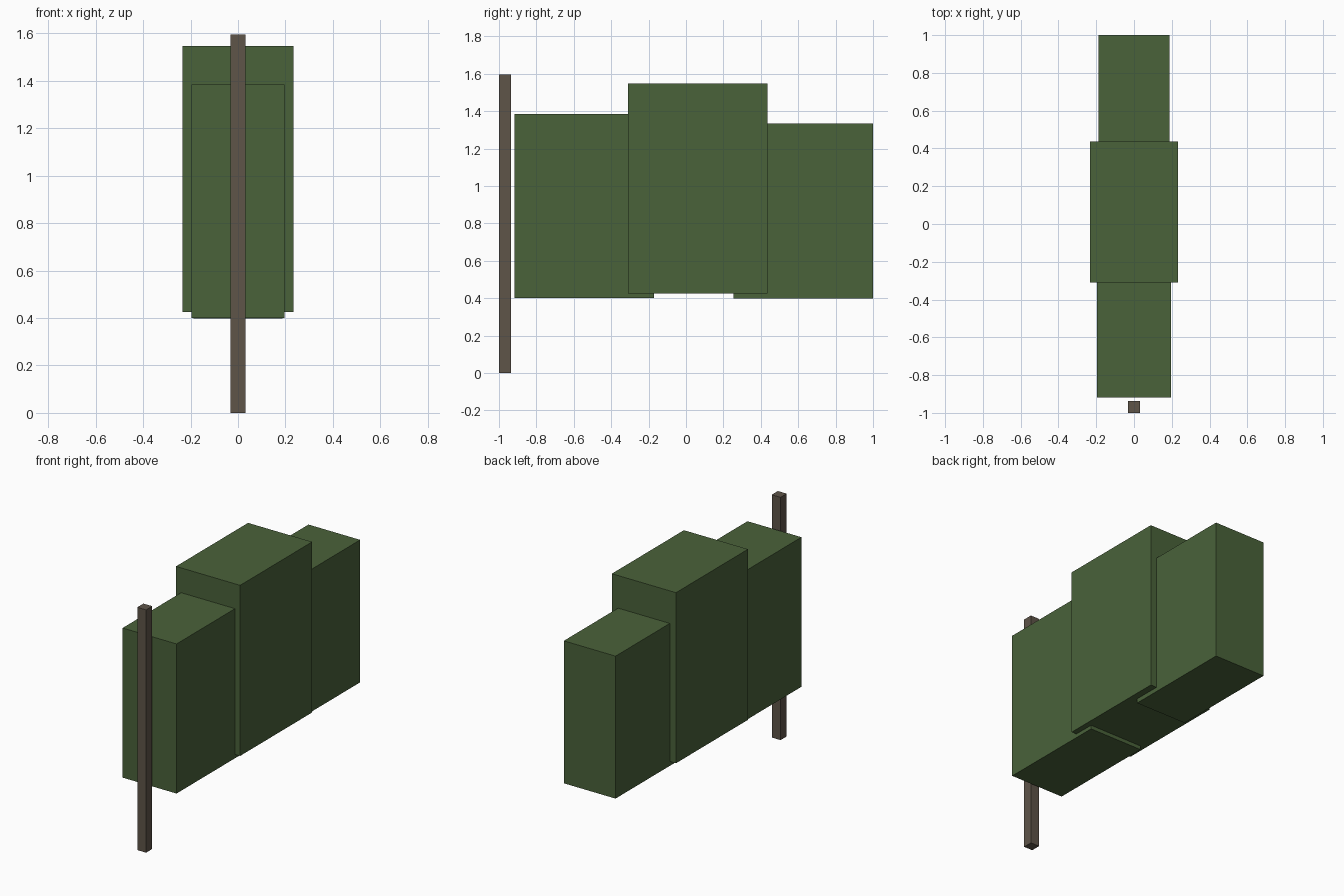
import bpy

if "Cube" in bpy.data.objects:
    bpy.data.objects.remove(bpy.data.objects["Cube"])


def material(name, rgb):
    m = bpy.data.materials.new(name)
    m.diffuse_color = (*rgb, 1.0)
    m.use_nodes = True
    m.node_tree.nodes["Principled BSDF"].inputs["Base Color"].default_value = m.diffuse_color
    return m


green = material("hedge green", (0.068, 0.122, 0.042))
brown = material("weathered wood", (0.112, 0.089, 0.066))


def box(name, half_width, y0, y1, z0, z1, mat):
    """Box centred on x = 0 between the given y and z limits."""
    bpy.ops.mesh.primitive_cube_add(size=1)
    ob = bpy.context.object
    ob.name = name
    for v in ob.data.vertices:
        v.co = (half_width if v.co.x > 0 else -half_width,
                y1 if v.co.y > 0 else y0,
                z1 if v.co.z > 0 else z0)
    ob.data.materials.append(mat)


# Three overlapping hedge blocks
box("front_hedge_block", 0.196, -0.918, -0.172, 0.401, 1.384, green)
box("middle_hedge_block", 0.233, -0.311, 0.437, 0.426, 1.547, green)
box("back_hedge_block", 0.188, 0.253, 1.0, 0.397, 1.333, green)

# Thin post standing at the front end
box("post", 0.032, -1.0, -0.936, 0.0, 1.595, brown)
